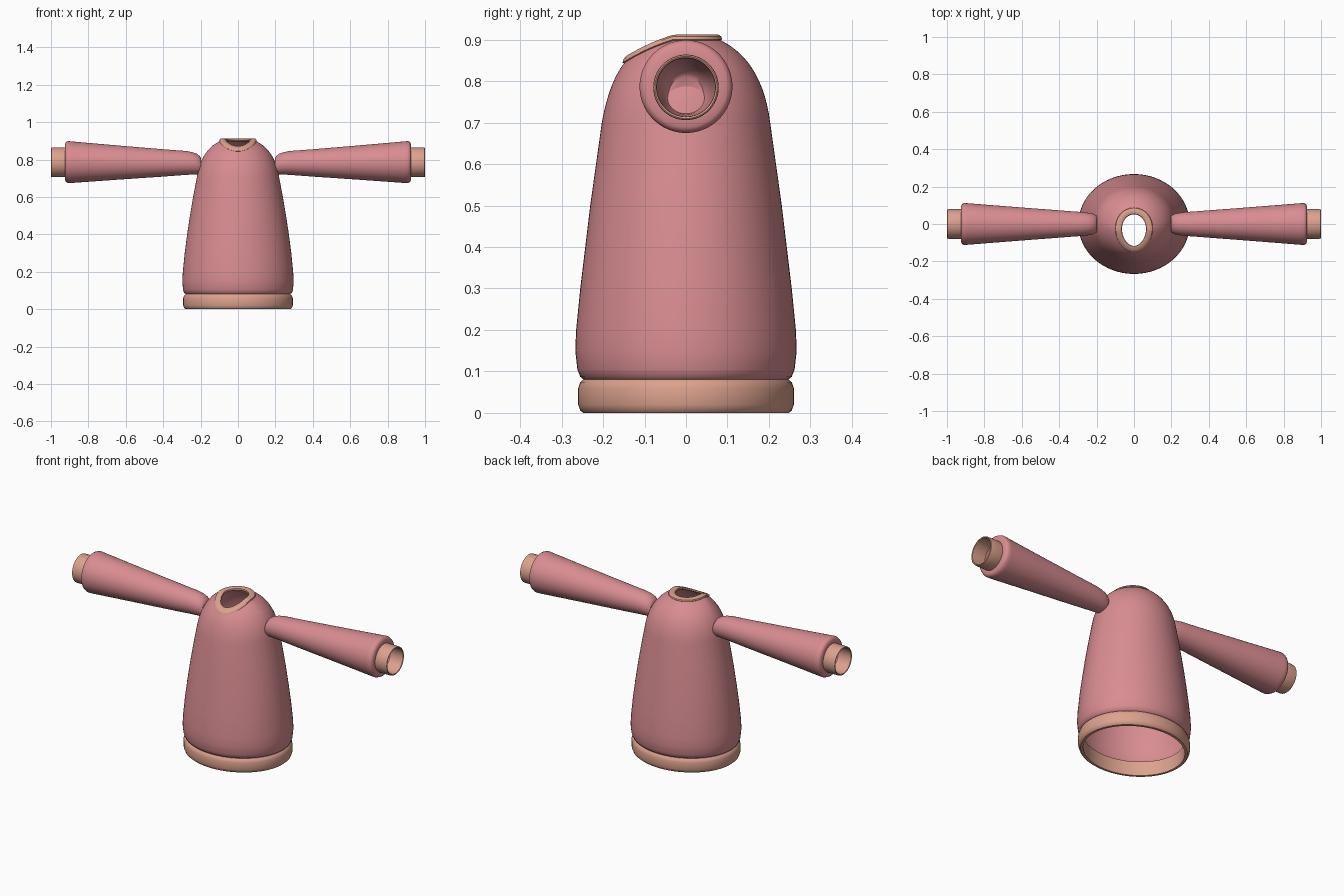
import bpy, bmesh, math
from mathutils import Vector

cube = bpy.data.objects.get("Cube")
if cube:
    bpy.data.objects.remove(cube, do_unlink=True)

SEG = 64
ANGLES = [2 * math.pi * i / SEG for i in range(SEG)]


def material(name, rgb):
    mat = bpy.data.materials.new(name)
    mat.use_nodes = True
    mat.diffuse_color = (*rgb, 1)
    mat.node_tree.nodes["Principled BSDF"].inputs["Base Color"].default_value = (*rgb, 1)
    return mat


pink = material("knit pink", (0.69, 0.265, 0.285))
peach = material("trim peach", (0.72, 0.36, 0.27))


def loft(name, rings, mat, closed=False, cap=False):
    """Skin a list of point rings, optionally joining last to first or capping the first."""
    bm = bmesh.new()
    rows = [[bm.verts.new(p) for p in ring] for ring in rings]
    pairs = list(zip(rows, rows[1:]))
    if closed:
        pairs.append((rows[-1], rows[0]))
    for a, b in pairs:
        for i in range(SEG):
            j = (i + 1) % SEG
            bm.faces.new((a[i], a[j], b[j], b[i]))
    if cap:
        bm.faces.new(rows[0])
    bmesh.ops.recalc_face_normals(bm, faces=bm.faces)
    for f in bm.faces:
        f.smooth = True
    mesh = bpy.data.meshes.new(name)
    bm.to_mesh(mesh)
    bm.free()
    mesh.set_sharp_from_angle(angle=math.radians(40))
    mesh.materials.append(mat)
    obj = bpy.data.objects.new(name, mesh)
    bpy.context.collection.objects.link(obj)
    return obj


def ellipse(rx, ry, z):
    return [Vector((rx * math.cos(a), ry * math.sin(a), z)) for a in ANGLES]


def neck_height(y):
    d = max(0, -0.03 - y)
    return 0.905 - 0.3 * d - 1.3 * d * d


def neck_loop(grow, lift):
    """Egg-shaped loop that dips towards the front."""
    ring = []
    for a in ANGLES:
        x = (0.082 + grow) * math.cos(a) * (1 + 0.08 * math.sin(a))
        y = -0.033 + (0.102 + grow) * math.sin(a)
        ring.append(Vector((x, y, neck_height(y) + lift)))
    return ring


# Body: flared tube, then shoulders curving in to the neck opening
profile = [(0.08, 0.278, 0.246), (0.087, 0.288, 0.255), (0.105, 0.294, 0.262),
           (0.15, 0.298, 0.267), (0.2, 0.295, 0.265), (0.3, 0.285, 0.255),
           (0.4, 0.272, 0.243), (0.5, 0.257, 0.231), (0.6, 0.24, 0.217),
           (0.7, 0.221, 0.203)]
rings = [ellipse(rx, ry, z) for z, rx, ry in profile]
base, neck = rings[-1], neck_loop(0, 0)
STEPS = 14
for k in range(1, STEPS + 1):
    t = k / STEPS
    ring = []
    for p, q in zip(base, neck):
        c = Vector((p.x * 0.9, p.y * 0.9, q.z - 0.045))
        ring.append(p * (1 - t) ** 2 + c * 2 * t * (1 - t) + q * t * t)
    rings.append(ring)
loft("body", rings, pink)

# Neck trim: flat rounded band around the opening
band = [(-0.018, -0.003), (-0.016, 0.004), (-0.009, 0.007), (0.009, 0.007),
        (0.016, 0.003), (0.018, -0.004), (0.012, -0.009), (-0.012, -0.008)]
loft("neck_trim", [neck_loop(g, h) for g, h in band], peach, closed=True)

# Bottom hem: thick rounded band
hem = [(0.0, -0.012), (0.006, -0.005), (0.02, 0), (0.06, 0), (0.074, -0.005),
       (0.08, -0.012), (0.08, -0.025), (0.0, -0.025)]
loft("hem", [ellipse(0.293 + d, 0.26 + d, z) for z, d in hem], peach, closed=True)


# Sleeves and cuffs, mirrored
def tube_rings(sections, side):
    return [[Vector((side * x, r * math.cos(a), zc + r * math.sin(a))) for a in ANGLES]
            for x, r, zc in sections]


sleeve = [(0.198, 0.042, 0.768), (0.205, 0.048, 0.771), (0.22, 0.055, 0.776),
          (0.245, 0.06, 0.78), (0.28, 0.064, 0.782), (0.4, 0.073, 0.782),
          (0.65, 0.092, 0.784), (0.89, 0.111, 0.786), (0.908, 0.112, 0.787),
          (0.919, 0.107, 0.787), (0.925, 0.098, 0.787), (0.925, 0.076, 0.786)]
cuff = [(0.915, 0.072, 0.785), (0.915, 0.077, 0.785), (0.925, 0.079, 0.785),
        (0.99, 0.079, 0.785), (0.998, 0.078, 0.785), (1.0, 0.075, 0.785),
        (0.997, 0.071, 0.785), (0.985, 0.07, 0.785)]
for label, side in (("left", 1), ("right", -1)):
    loft(label + "_sleeve", tube_rings(sleeve, side), pink, cap=True)
    loft(label + "_cuff", tube_rings(cuff, side), peach, closed=True)
